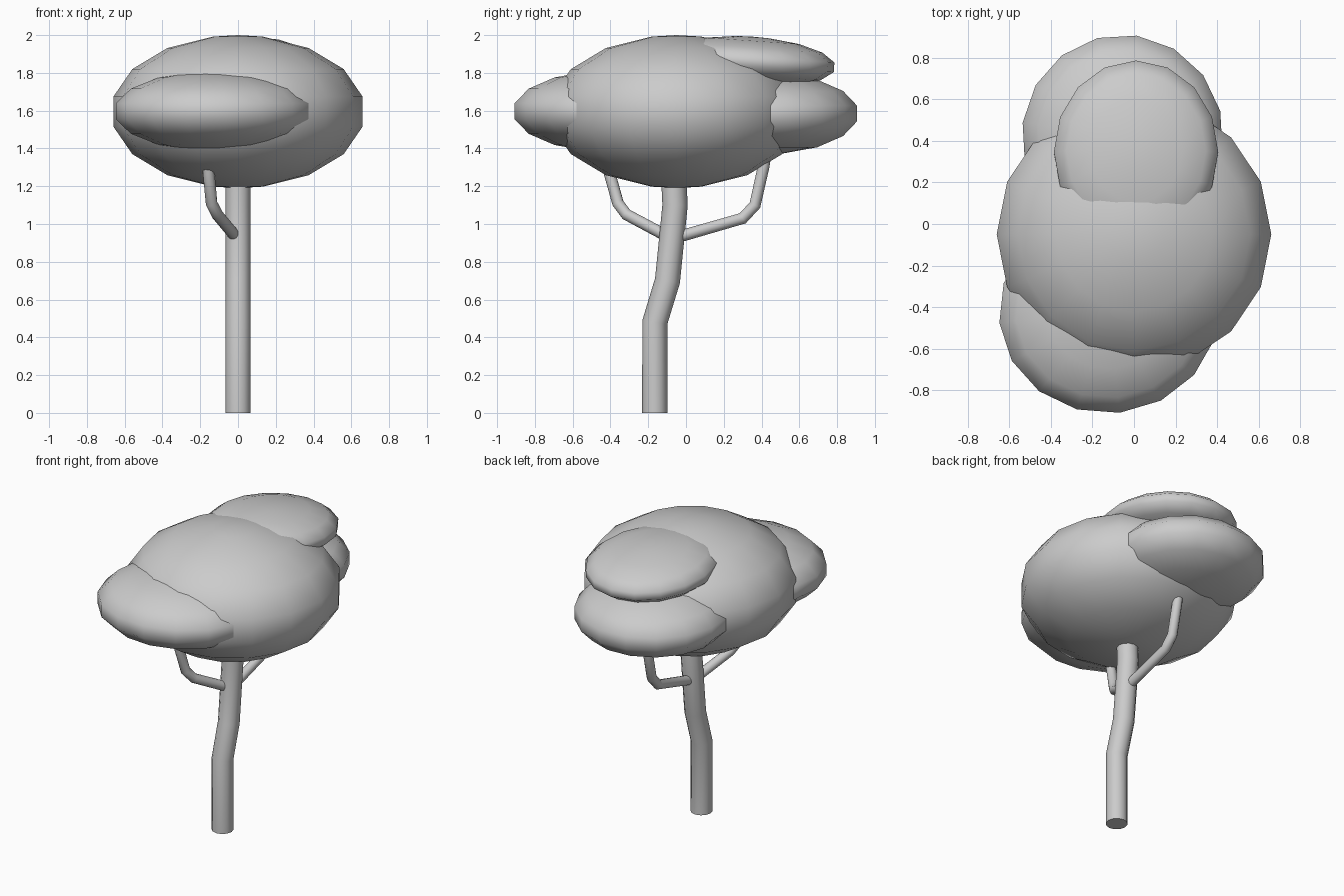
import bpy, bmesh
from math import radians, sin, cos, asin, pi
from mathutils import Matrix, Vector

if "Cube" in bpy.data.objects:
    bpy.data.objects.remove(bpy.data.objects["Cube"])


def finish(name, bm):
    mesh = bpy.data.meshes.new(name)
    bm.normal_update()
    bm.to_mesh(mesh)
    bm.free()
    for p in mesh.polygons:
        p.use_smooth = True
    obj = bpy.data.objects.new(name, mesh)
    bpy.context.collection.objects.link(obj)
    return obj


def foliage(name, centre, size, turn=0, tilt=0):
    """Squashed 16-sided ball whose widest part is a narrow upright band."""
    bm = bmesh.new()
    bmesh.ops.create_uvsphere(bm, u_segments=16, v_segments=9, radius=1)
    for v in bm.verts:
        lat = asin(max(-1, min(1, v.co.z)))
        if abs(lat) < radians(85):
            flat = Vector((v.co.x, v.co.y)).normalized()
            lat *= 1.125
            r = cos(lat) / cos(radians(11.25))
            v.co = (flat.x * r, flat.y * r, sin(lat))
    bm.transform(Matrix.Translation(centre)
                 @ Matrix.Rotation(radians(turn), 4, 'Z')
                 @ Matrix.Rotation(radians(tilt), 4, 'X')
                 @ Matrix.Diagonal((*size, 1)))
    return finish(name, bm)


def limb(name, path, radius, sides=12):
    """Round tube through the path points, capped at both ends."""
    pts = [Vector(p) for p in path]
    bm = bmesh.new()
    rings = []
    for i, p in enumerate(pts):
        a = (pts[i] - pts[i - 1]) if i else (pts[1] - pts[0])
        b = (pts[i + 1] - pts[i]) if i < len(pts) - 1 else a
        d = (a.normalized() + b.normalized()).normalized()
        side = Vector((0, 1, 0)).cross(d).normalized()
        up = d.cross(side)
        rings.append([bm.verts.new(p + radius * (side * cos(2 * pi * k / sides)
                                                 + up * sin(2 * pi * k / sides)))
                      for k in range(sides)])
    for lo, hi in zip(rings, rings[1:]):
        for k in range(sides):
            n = (k + 1) % sides
            bm.faces.new((lo[k], lo[n], hi[n], hi[k]))
    bm.faces.new(rings[0][::-1])
    bm.faces.new(rings[-1])
    obj = finish(name, bm)
    bpy.ops.object.select_all(action='DESELECT')
    obj.select_set(True)
    bpy.context.view_layer.objects.active = obj
    bpy.ops.object.shade_smooth_by_angle(angle=radians(50))
    return obj


# Trunk and two branches
limb("trunk", [(0, -.165, 0), (0, -.165, .48), (0, -.098, .70),
               (0, -.058, 1.10), (0, -.07, 1.35)], .067)
limb("front_branch", [(-.01, -.09, .93), (-.11, -.315, 1.05),
                      (-.14, -.36, 1.11), (-.155, -.405, 1.27),
                      (-.155, -.43, 1.40)], .031)
limb("back_branch", [(0, -.03, .935), (0, .30, 1.03), (0, .365, 1.10),
                     (0, .41, 1.30), (0, .43, 1.42)], .031)

# Foliage clumps
foliage("main_foliage", (0, -.05, 1.595), (.66, .66, .405))
foliage("front_foliage", (-.12, -.42, 1.597), (.53, .49, .215), turn=6)
foliage("lower_back_foliage", (-.055, .42, 1.585), (.485, .49, .215), turn=-8)
foliage("upper_back_foliage", (.01, .345, 1.86), (.395, .44, .132), tilt=-4)
